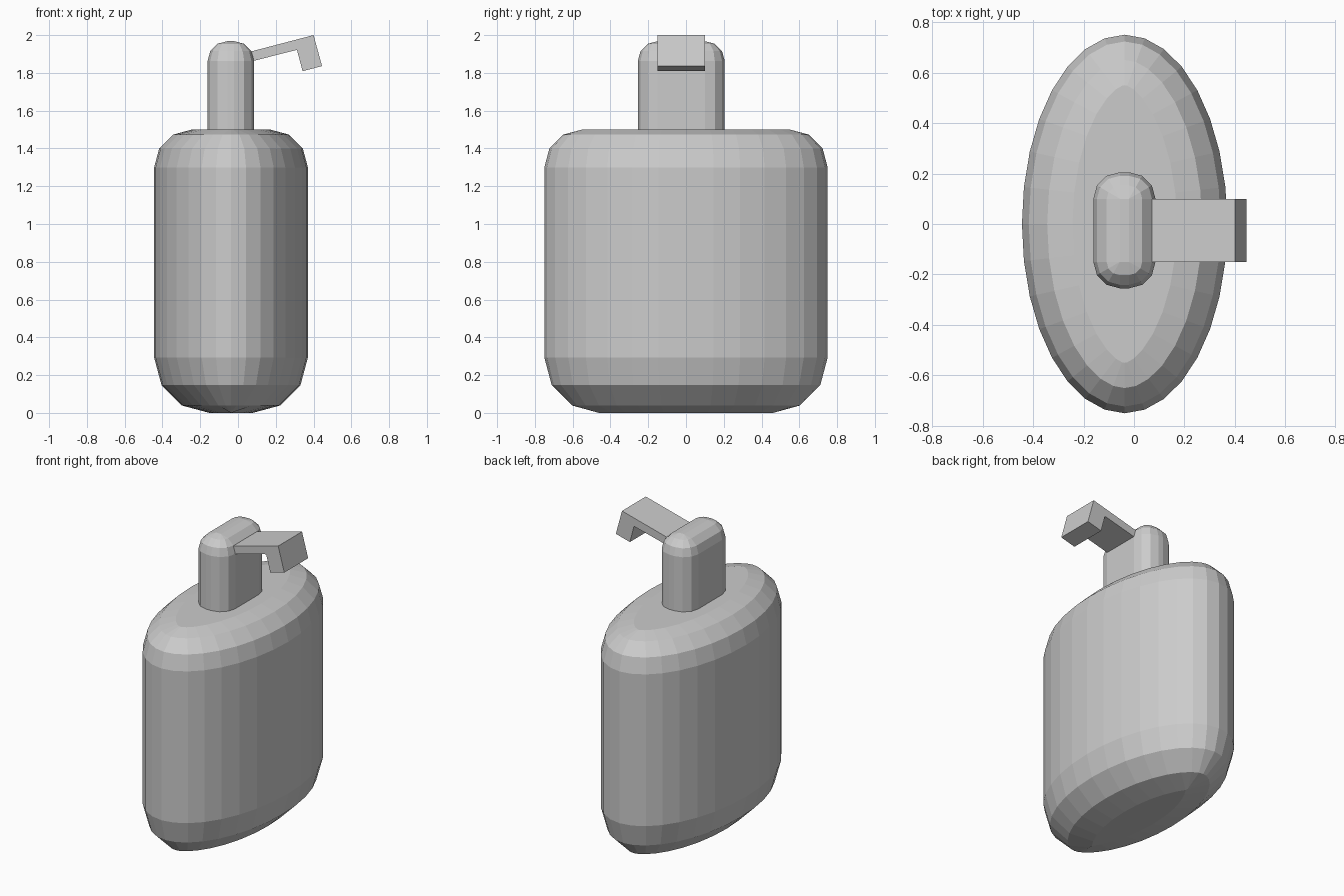
import bpy, bmesh
from math import sin, cos, pi, hypot, copysign

if "Cube" in bpy.data.objects:
    bpy.data.objects.remove(bpy.data.objects["Cube"])


def finish(name, bm):
    bmesh.ops.remove_doubles(bm, verts=bm.verts, dist=1e-5)
    bmesh.ops.recalc_face_normals(bm, faces=bm.faces)
    mesh = bpy.data.meshes.new(name)
    bm.to_mesh(mesh)
    bm.free()
    bpy.context.collection.objects.link(bpy.data.objects.new(name, mesh))


def loft(name, outline, levels):
    """Stack inset copies of an outline; levels are (inset, z)."""
    bm = bmesh.new()
    rings = [[bm.verts.new((x, y, z)) for x, y in outline(d)] for d, z in levels]
    for a, b in zip(rings, rings[1:]):
        for i in range(len(a)):
            j = (i + 1) % len(a)
            bm.faces.new((a[i], a[j], b[j], b[i]))
    bm.faces.new(rings[0][::-1])
    bm.faces.new(rings[-1])
    finish(name, bm)


def round_edge(r, z, sign):
    """Three-segment quarter round starting at the wall at height z."""
    return [(r * (1 - cos(k * pi / 6)), z + sign * r * sin(k * pi / 6)) for k in range(4)]


def ellipse(d, cx=-0.037, rx=0.407, ry=0.75, n=32):
    pts = []
    for i in range(n):
        c, s = cos(2 * pi * i / n), sin(2 * pi * i / n)
        k = hypot(ry * c, rx * s)
        # inset along the normal, never crossing the long axis
        x = copysign(max(0, abs(c) * (rx - d * ry / k)), c)
        pts.append((cx + x, s * (ry - d * rx / k)))
    return pts


def rounded_rect(d, cx=-0.038, cy=-0.025, hx=0.018, hy=0.125, r=0.105):
    pts = []
    for q, (sx, sy) in enumerate([(1, 1), (-1, 1), (-1, -1), (1, -1)]):
        for k in range(4):
            a = q * pi / 2 + k * pi / 6
            pts.append((cx + sx * hx + (r - d) * cos(a), cy + sy * hy + (r - d) * sin(a)))
    return pts


# Bottle body: oval with a large lower round and smaller shoulder round
loft("bottle_body", ellipse, round_edge(0.293, 0.293, -1)[::-1] + round_edge(0.2, 1.3, 1))

# Pump head: rounded block standing on the body
loft("pump_head", rounded_rect, [(0, 1.48)] + round_edge(0.105, 1.863, 1))

# Spout: hooked profile extruded across the width
profile = [(0.06, 1.911), (0.40, 2.0), (0.445, 1.836), (0.342, 1.809),
           (0.312, 1.922), (0.06, 1.858)]
bm = bmesh.new()
face = bm.faces.new([bm.verts.new((x, -0.15, z)) for x, z in profile])
out = bmesh.ops.extrude_face_region(bm, geom=[face], use_keep_orig=True)
bmesh.ops.translate(bm, vec=(0, 0.25, 0),
                    verts=[v for v in out["geom"] if isinstance(v, bmesh.types.BMVert)])
finish("spout", bm)
